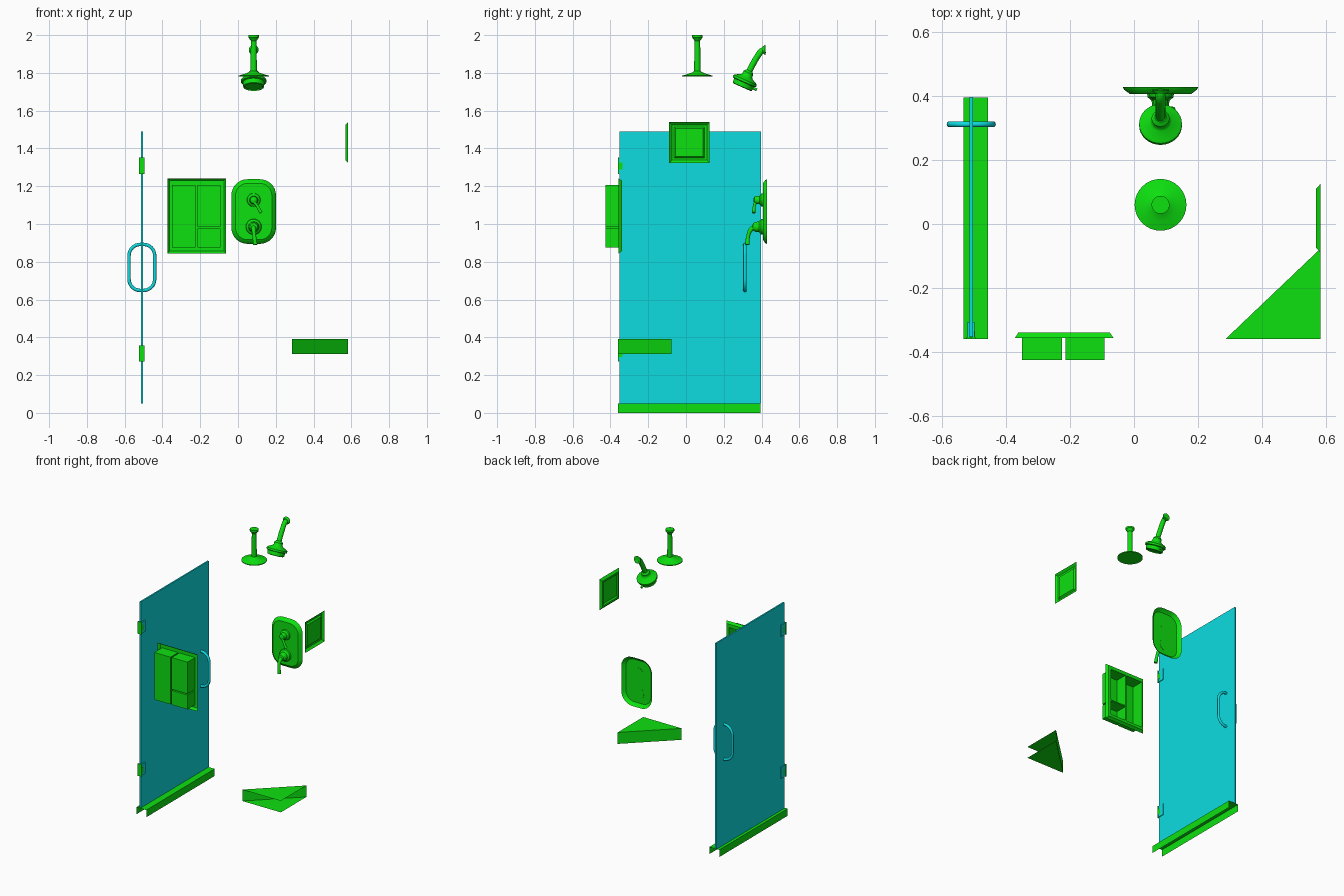
import bpy, bmesh, math
from mathutils import Vector

if "Cube" in bpy.data.objects:
    bpy.data.objects.remove(bpy.data.objects["Cube"], do_unlink=True)


def material(name, color):
    m = bpy.data.materials.new(name)
    m.use_nodes = True
    m.diffuse_color = color
    node = next(n for n in m.node_tree.nodes if n.type == 'BSDF_PRINCIPLED')
    node.inputs["Base Color"].default_value = color
    return m


GREEN = material("bright green", (0.004, 0.75, 0.005, 1))
CYAN = material("cyan glass", (0.004, 0.72, 0.75, 1))


def activate(ob):
    bpy.ops.object.select_all(action='DESELECT')
    ob.select_set(True)
    bpy.context.view_layer.objects.active = ob


def finish(name, bm, mat, smooth=False):
    bmesh.ops.remove_doubles(bm, verts=bm.verts, dist=0.0001)
    bmesh.ops.recalc_face_normals(bm, faces=bm.faces)
    me = bpy.data.meshes.new(name)
    bm.to_mesh(me)
    bm.free()
    me.materials.append(mat)
    ob = bpy.data.objects.new(name, me)
    bpy.context.collection.objects.link(ob)
    if smooth:
        activate(ob)
        bpy.ops.object.shade_smooth_by_angle(angle=math.radians(35))
    return ob


def quads(name, faces, mat):
    bm = bmesh.new()
    for f in faces:
        bm.faces.new([bm.verts.new(p) for p in f])
    return finish(name, bm, mat)


def box(name, lo, hi, mat):
    bm = bmesh.new()
    bmesh.ops.create_cube(bm, size=1)
    for v in bm.verts:
        v.co = [(a + b) / 2 + c * (b - a) for a, b, c in zip(lo, hi, v.co)]
    return finish(name, bm, mat)


def loft(name, rings, mat, cap_start=True, cap_end=True, smooth=True):
    bm = bmesh.new()
    loops = [[bm.verts.new(p) for p in ring] for ring in rings]
    n = len(loops[0])
    for a, b in zip(loops, loops[1:]):
        for i in range(n):
            j = (i + 1) % n
            bm.faces.new((a[i], a[j], b[j], b[i]))
    if cap_start:
        bm.faces.new(loops[0])
    if cap_end:
        bm.faces.new(loops[-1])
    return finish(name, bm, mat, smooth)


def lathe(name, profile, origin, axis, mat, n=32):
    # profile holds (radius, distance along the axis)
    q = Vector(axis).to_track_quat('Z', 'Y')
    rings = [[Vector(origin) + q @ Vector((r * math.cos(k * math.tau / n),
              r * math.sin(k * math.tau / n), t)) for k in range(n)]
             for r, t in profile]
    return loft(name, rings, mat)


def tube(name, pts, depth, mat, handle='AUTO', cyclic=False):
    # points are (x, y, z) or (x, y, z, relative radius)
    cu = bpy.data.curves.new(name, 'CURVE')
    cu.dimensions = '3D'
    cu.bevel_depth = depth
    cu.bevel_resolution = 4
    cu.resolution_u = 1 if handle == 'VECTOR' else 8
    cu.use_fill_caps = True
    sp = cu.splines.new('BEZIER')
    sp.bezier_points.add(len(pts) - 1)
    for bp, p in zip(sp.bezier_points, pts):
        bp.co = p[:3]
        bp.radius = p[3] if len(p) > 3 else 1
        bp.handle_left_type = bp.handle_right_type = handle
    sp.use_cyclic_u = cyclic
    cu.materials.append(mat)
    ob = bpy.data.objects.new(name, cu)
    bpy.context.collection.objects.link(ob)
    activate(ob)
    bpy.ops.object.convert(target='MESH')
    bpy.ops.object.shade_smooth_by_angle(angle=math.radians(40))


def rounded(cx, cz, hw, hh, r, y, steps=8):
    pts = []
    for k, (sx, sz) in enumerate(((1, 1), (-1, 1), (-1, -1), (1, -1))):
        for i in range(steps + 1):
            a = (k + i / steps) * math.pi / 2
            pts.append((cx + sx * (hw - r) + r * math.cos(a), y,
                        cz + sz * (hh - r) + r * math.sin(a)))
    return pts


# Glass door with loop handle
box("door_panel", (-0.514, -0.352, 0.05), (-0.504, 0.397, 1.49), CYAN)
tube("door_handle", rounded(-0.509, 0.77, 0.068, 0.122, 0.06, 0.312),
     0.009, CYAN, 'VECTOR', True)

# Hinges: green leaf and knuckle, glass-coloured clamp plates
for label, z in (("upper", 1.308), ("lower", 0.315)):
    box(label + "_hinge_leaf", (-0.524, -0.36, z - 0.043), (-0.496, -0.354, z + 0.043), GREEN)
    box(label + "_hinge_knuckle", (-0.521, -0.358, z - 0.02), (-0.498, -0.335, z + 0.018), GREEN)
    for side, x in (("outer", -0.518), ("inner", -0.502)):
        box(f"{label}_hinge_{side}_clamp", (x - 0.003, -0.354, z - 0.04),
            (x + 0.003, -0.307, z + 0.04), CYAN)

# Threshold: open inverted channel
section = [(-0.534, 0), (-0.534, 0.05), (-0.457, 0.05), (-0.457, 0)]
quads("threshold", [[(a[0], -0.36, a[1]), (b[0], -0.36, b[1]),
                     (b[0], 0.395, b[1]), (a[0], 0.395, a[1])]
                    for a, b in zip(section, section[1:])], GREEN)

# Recessed wall shelf: chamfered flange with three pockets
xs = [-0.362, -0.35, -0.225, -0.215, -0.093, -0.075]
zs = [0.856, 0.876, 0.976, 0.984, 1.206, 1.23]
FRONT, RIM, BACK = -0.34, -0.357, -0.425


def rect(x0, x1, z0, z1, y):
    return [(x0, y, z0), (x1, y, z0), (x1, y, z1), (x0, y, z1)]


def bridge(a, b):
    return [[a[i], a[(i + 1) % 4], b[(i + 1) % 4], b[i]] for i in range(4)]


pocket_cells = {(1, 1), (1, 2), (1, 3), (3, 1), (3, 3)}
faces = [rect(xs[i], xs[i + 1], zs[j], zs[j + 1], FRONT)
         for i in range(5) for j in range(5) if (i, j) not in pocket_cells]
for i, j0, j1 in ((1, 1, 4), (3, 1, 2), (3, 3, 4)):
    span = (xs[i], xs[i + 1], zs[j0], zs[j1])
    floor = rect(*span, BACK)
    faces += bridge(rect(*span, FRONT), floor) + [floor]
faces += bridge(rect(xs[0], xs[-1], zs[0], zs[-1], FRONT),
                rect(xs[0] - 0.011, xs[-1] + 0.011, zs[0] - 0.012, zs[-1] + 0.012, RIM))
quads("wall_shelf", faces, GREEN)

# Shower control: open-backed plate, two knobs with levers
CX = 0.083
loft("control_plate", [rounded(CX, 1.066, 0.118 - d, 0.171 - d, 0.085 - d, y)
     for d, y in ((0, 0.428), (0.004, 0.42), (0.022, 0.407))], GREEN, cap_start=False)
lathe("upper_knob", [(0.036, 0), (0.034, 0.01), (0.022, 0.018), (0.022, 0.03),
                     (0.018, 0.045), (0.008, 0.05)],
      (CX, 0.408, 1.127), (0, -1, 0), GREEN)
tube("upper_lever", [(CX, 0.37, 1.12, 1), (0.1, 0.362, 1.098, 0.8),
                     (0.122, 0.358, 1.06, 1)], 0.009, GREEN)
lathe("lower_knob", [(0.042, 0), (0.04, 0.012), (0.028, 0.022), (0.026, 0.04),
                     (0.02, 0.052), (0.008, 0.056)],
      (CX, 0.408, 0.985), (0, -1, 0), GREEN)
tube("lower_lever", [(CX, 0.372, 0.985, 1.2), (CX, 0.345, 0.972, 1),
                     (0.086, 0.33, 0.94, 0.8), (0.092, 0.325, 0.89, 1)], 0.012, GREEN)

# Ceiling rain head
lathe("rain_head", [(0.081, 0), (0.081, 0.005), (0.05, 0.014), (0.028, 0.022),
                    (0.017, 0.03), (0.015, 0.19), (0.028, 0.208), (0.028, 0.22)],
      (CX, 0.06, 1.78), (0, 0, 1), GREEN)

# Angled wall shower
axis = Vector((0, -0.4, -0.9)).normalized()
lathe("shower_head", [(0.018, 0), (0.028, 0.012), (0.028, 0.026), (0.034, 0.035),
                      (0.06, 0.048), (0.067, 0.054), (0.067, 0.066), (0.057, 0.069),
                      (0.055, 0.093), (0.048, 0.096), (0.045, 0.09)],
      Vector((CX, 0.311, 1.757)) - axis * 0.06, axis, GREEN)
tube("shower_arm", [(CX, 0.418, 1.922), (CX, 0.4, 1.915),
                    (CX, 0.38, 1.89), (CX, 0.335, 1.81)], 0.016, GREEN)
lathe("shower_arm_flange", [(0.026, 0), (0.026, 0.003), (0.017, 0.014)],
      (CX, 0.42, 1.922), (0, -1, 0), GREEN)
tube("spray_selector", [(CX, 0.345, 1.725), (CX, 0.375, 1.71)], 0.007, GREEN)

# Framed wall panel with a sunken centre
def panel_ring(d, x):
    y, z = 0.107 - d, 0.108 - d
    return [(x, 0.018 + a * y, 1.431 + b * z) for a, b in ((-1, -1), (1, -1), (1, 1), (-1, 1))]


loft("wall_panel", [panel_ring(d, x) for d, x in
     ((0, 0.583), (0.015, 0.569), (0.026, 0.569), (0.034, 0.578))],
     GREEN, cap_start=False, smooth=False)

# Corner seat: top, underside and diagonal front only
corner = [(0.286, -0.36), (0.583, -0.36), (0.583, -0.077)]
low, high = ([(x, y, z) for x, y in corner] for z in (0.312, 0.392))
quads("corner_seat", [low, high, [low[0], low[2], high[2], high[0]]], GREEN)
